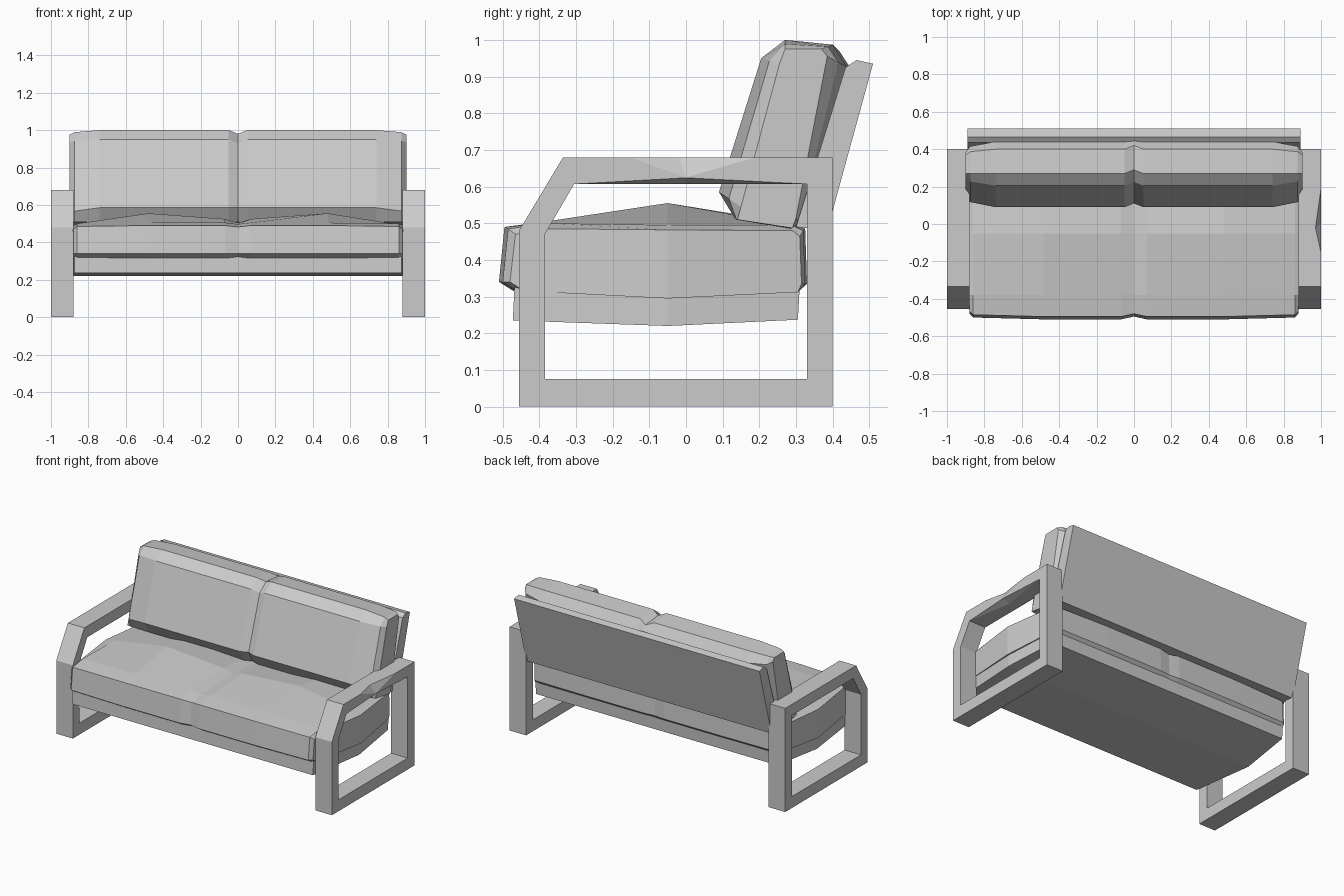
import bpy, bmesh
from mathutils import Vector

if "Cube" in bpy.data.objects:
    bpy.data.objects.remove(bpy.data.objects["Cube"])


def finish(name, bm):
    bmesh.ops.recalc_face_normals(bm, faces=bm.faces)
    mesh = bpy.data.meshes.new(name)
    bm.to_mesh(mesh)
    bm.free()
    ob = bpy.data.objects.new(name, mesh)
    bpy.context.collection.objects.link(ob)
    return ob


def loft(name, stations, split=None, bulge=0.0):
    """Skin (x, yz ring) stations given from x=0 outward, mirrored to -x.
    split = (i, j): end cap is folded along ring points i-j, pushed out by bulge."""
    full = [(-x, r, -1) for x, r in reversed(stations) if x > 0]
    full += [(x, r, 1) for x, r in stations]
    bm = bmesh.new()
    rings = []
    for k, (x, ring, s) in enumerate(full):
        end = k in (0, len(full) - 1)
        rings.append([bm.verts.new((x + (s * bulge if end and split and i in split else 0), y, z))
                      for i, (y, z) in enumerate(ring)])
    n = len(rings[0])
    for a, b in zip(rings, rings[1:]):
        for i in range(n):
            j = (i + 1) % n
            bm.faces.new((a[i], a[j], b[j], b[i]))
    for r in (rings[0], rings[-1]):
        if split:
            i, j = split
            bm.faces.new(r[i:j + 1])
            bm.faces.new(r[j:] + r[:i + 1])
        else:
            bm.faces.new(r)
    return finish(name, bm)


def lerp(a, b, t):
    return [(p[0] + (q[0] - p[0]) * t, p[1] + (q[1] - p[1]) * t) for p, q in zip(a, b)]


# Arm frames: closed loops with a sloped front corner
outer = [(-.455, 0), (-.455, .48), (-.335, .68), (.40, .68), (.40, 0)]
inner = [(-.385, .075), (-.385, .47), (-.305, .607), (.33, .607), (.33, .075)]


def arm(name, s):
    bm = bmesh.new()
    loops = [[bm.verts.new((s * x, y, z)) for y, z in prof]
             for x in (.88, 1) for prof in (outer, inner)]
    oa, ia, ob, ib = loops
    for a, b in ((oa, ia), (ob, ib), (oa, ob), (ia, ib)):
        for i in range(5):
            j = (i + 1) % 5
            bm.faces.new((a[i], a[j], b[j], b[i]))
    return finish(name, bm)


arm("left_arm", -1)
right_arm = arm("right_arm", 1)


# Shallow chips in the right armrest's outer edges
def chip(name, pts):
    bm = bmesh.new()
    for p in pts:
        bm.verts.new(p)
    bmesh.ops.convex_hull(bm, input=bm.verts)
    cutter = finish(name, bm)
    cutter.hide_render = True
    cutter.hide_viewport = True
    mod = right_arm.modifiers.new(name, 'BOOLEAN')
    mod.operation = 'DIFFERENCE'
    mod.solver = 'EXACT'
    mod.object = cutter


chip("upper_chip_cutter", [(1.0, -.155, .68), (1.0, .19, .68), (1.0, 0, .625), (.97, -.02, .68),
                           (1.02, -.155, .70), (1.02, .19, .70), (1.02, 0, .625), (.97, -.02, .70)])
chip("lower_chip_cutter", [(1.0, -.305, .607), (1.0, .33, .607), (1.0, 0, .624), (.95, 0, .607),
                           (1.02, -.305, .59), (1.02, .33, .59), (1.02, 0, .624), (.95, 0, .59)])


# Seat cushion: crowned on each half, with a groove in the middle
def seat_ring(crown, inset=0.0, drop=0.0):
    return [(-.05, .295), (-.47 + inset, .315), (-.51 + inset, .34), (-.495 + inset, .49 - drop),
            (-.38, .505 - drop), (-.05, crown), (.29, .50 - drop), (.325 - inset / 2, .485 - drop),
            (.33 - inset / 2, .335), (.305, .312)]


loft("seat_cushion", [(0, seat_ring(.505, .015, .008)), (.07, seat_ring(.525)),
                      (.48, seat_ring(.555)), (.86, seat_ring(.495, .01, .005)),
                      (.88, seat_ring(.482, .03, .02))], split=(0, 5), bulge=.045)

# Seat base under the cushion
base = [(-.05, .22), (-.472, .235), (-.468, .325), (-.05, .325), (.31, .325), (.305, .237)]
loft("seat_base", [(0, base), (.875, base)], split=(0, 3), bulge=.04)

# Back cushion: leaning, tapered at the ends, grooved in the middle
back = [(.135, .51), (.09, .585), (.205, .95), (.27, 1.0),
        (.40, .987), (.44, .925), (.315, .49), (.28, .485)]
back_end = [(.14, .51), (.15, .545), (.255, .935), (.27, .975),
            (.37, .975), (.385, .955), (.30, .515), (.29, .487)]
groove = [(y + .02, z - .02 if z > .9 else z) for y, z in back]
loft("back_cushion", [(0, groove), (.05, back), (.74, back),
                      (.875, lerp(back, back_end, .45)), (.90, back_end)])

# Back panel behind the cushion
panel = [(.30, .49), (.435, .925), (.465, .945), (.51, .935), (.385, .48)]
loft("back_panel", [(0, panel), (.89, panel)])
